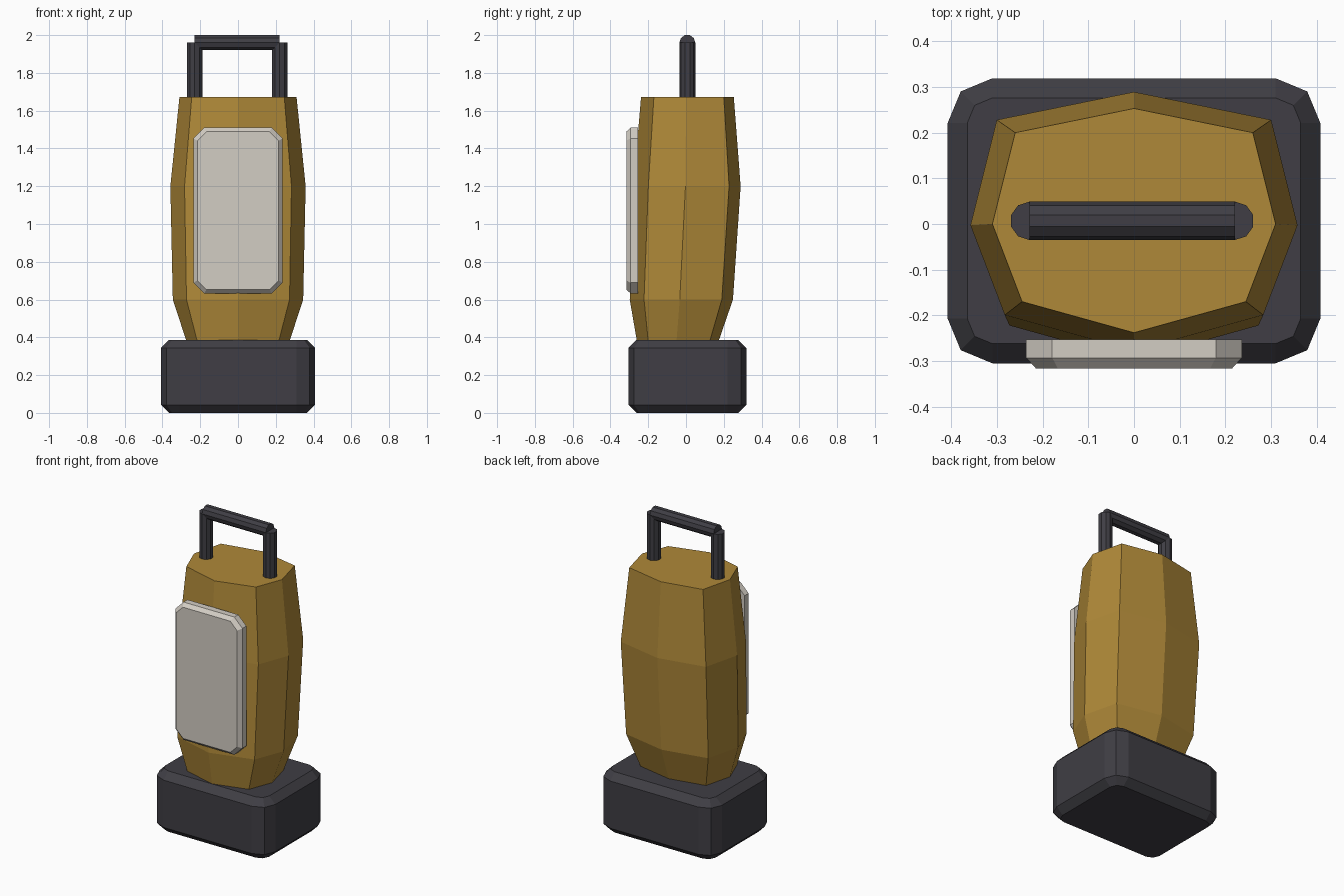
import bpy
import bmesh
from math import cos, sin, pi
from mathutils import Matrix, Vector

cube = bpy.data.objects.get("Cube")
if cube:
    bpy.data.objects.remove(cube, do_unlink=True)


def material(name, rgb):
    mat = bpy.data.materials.new(name)
    mat.use_nodes = True
    mat.diffuse_color = (*rgb, 1)
    mat.node_tree.nodes["Principled BSDF"].inputs["Base Color"].default_value = (*rgb, 1)
    return mat


ochre = material("ochre", (0.43, 0.25, 0.04))
charcoal = material("charcoal", (0.05, 0.048, 0.058))
pale_grey = material("pale_grey", (0.65, 0.61, 0.55))


def loft(name, rings, mat, matrix=Matrix()):
    """Skin a stack of equal-length point rings and cap both ends."""
    bm = bmesh.new()
    loops = [[bm.verts.new(matrix @ Vector(p)) for p in ring] for ring in rings]
    for low, high in zip(loops, loops[1:]):
        for i in range(len(low)):
            j = (i + 1) % len(low)
            bm.faces.new((low[i], low[j], high[j], high[i]))
    bm.faces.new(loops[0])
    bm.faces.new(loops[-1])
    bmesh.ops.recalc_face_normals(bm, faces=bm.faces)
    mesh = bpy.data.meshes.new(name)
    bm.to_mesh(mesh)
    bm.free()
    mesh.materials.append(mat)
    obj = bpy.data.objects.new(name, mesh)
    bpy.context.collection.objects.link(obj)
    return obj


def rounded_rect(half_w, half_h, radius, segments, z):
    points = []
    for quarter, (sx, sy) in enumerate(((1, 1), (-1, 1), (-1, -1), (1, -1))):
        for k in range(segments + 1):
            a = (quarter + k / segments) * pi / 2
            points.append((sx * (half_w - radius) + radius * cos(a),
                           sy * (half_h - radius) + radius * sin(a), z))
    return points


def rod(name, start, end, radius, matrix_turn):
    """Ten-sided rod between two points."""
    start, end = Vector(start), Vector(end)
    circle = [(radius * cos(k * pi / 5 + pi / 2), radius * sin(k * pi / 5 + pi / 2))
              for k in range(10)]
    rings = [[start_end + matrix_turn @ Vector((u, v, 0)) for u, v in circle]
             for start_end in (start, end)]
    return loft(name, rings, charcoal)


CENTRE_Y = 0.007

# Chamfered base block
BEVEL = 0.043
base_rings = []
for z, inset in ((0, BEVEL), (BEVEL, 0), (0.387 - BEVEL, 0), (0.387, BEVEL)):
    base_rings.append(rounded_rect(0.408 - inset, 0.312 - inset, 0.098 - inset, 2, z))
loft("base", base_rings, charcoal, Matrix.Translation((0, CENTRE_Y, 0)))

# Faceted eight-sided body: one cross-section, scaled and shifted by height
half_section = [(0, -0.238), (0.245, -0.17), (0.31, 0), (0.26, 0.2), (0, 0.253)]
section = half_section + [(-x, y) for x, y in half_section[-2:0:-1]]
levels = [(0.37, 0.87, -0.051), (0.6, 1.113, -0.033), (1.2, 1.155, -0.003), (1.672, 1, 0)]
loft("body", [[(x * s, y * s + shift, z) for x, y in section] for z, s, shift in levels], ochre)

# Front panel with cut corners and a chamfered face
to_front = Matrix.Translation((0, -0.253, 1.071)) @ Matrix.Rotation(pi / 2, 4, "X")
loft("front_panel", [rounded_rect(0.236, 0.439, 0.057, 1, 0),
                     rounded_rect(0.236, 0.439, 0.057, 1, 0.04),
                     rounded_rect(0.215, 0.418, 0.048, 1, 0.063)], pale_grey, to_front)

# Carrying handle
HANDLE_X, SPAN, RADIUS, TOP = -0.004, 0.225, 0.042, 1.96
for side, name in ((1, "left_handle_post"), (-1, "right_handle_post")):
    x = HANDLE_X + side * SPAN
    rod(name, (x, CENTRE_Y, 1.64), (x, CENTRE_Y, TOP), RADIUS, Matrix.Identity(3))
along_x = Matrix(((0, 0, 1), (0, 1, 0), (1, 0, 0)))
rod("handle_bar", (HANDLE_X - SPAN, CENTRE_Y, TOP), (HANDLE_X + SPAN, CENTRE_Y, TOP), RADIUS, along_x)
